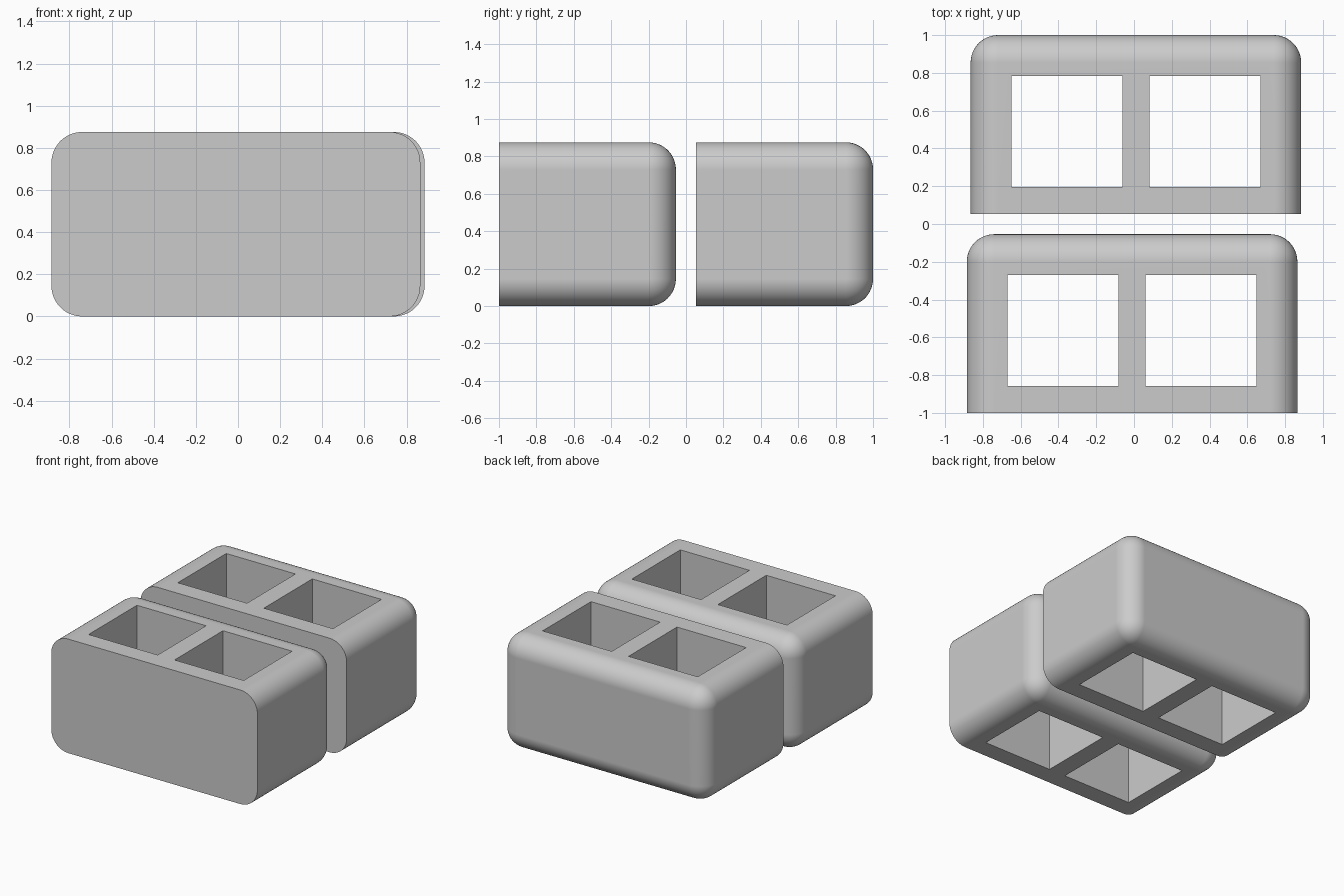
import bpy, bmesh
from mathutils import Matrix, Vector

if "Cube" in bpy.data.objects:
    bpy.data.objects.remove(bpy.data.objects["Cube"], do_unlink=True)

WIDTH, DEPTH, HEIGHT = 1.75, 0.946, 0.875
RADIUS, HOLE, WEB = 0.145, 0.587, 0.143

# Single grey finish
grey = bpy.data.materials.new("grey")
grey.use_nodes = True
colour = (0.6, 0.6, 0.6, 1)
grey.diffuse_color = colour
grey.node_tree.nodes["Principled BSDF"].inputs["Base Color"].default_value = colour


def make_box(name, size, centre, radius=0):
    """Box, optionally rounded on every edge except those around its front face."""
    bm = bmesh.new()
    bmesh.ops.create_cube(bm, size=1, matrix=Matrix.Translation(centre) @ Matrix.Diagonal((*size, 1)))
    if radius:
        front = centre[1] - size[1] / 2 + 0.001
        edges = [e for e in bm.edges if any(v.co.y > front for v in e.verts)]
        bmesh.ops.bevel(bm, geom=edges, offset=radius, segments=12, profile=0.5,
                        affect='EDGES', clamp_overlap=True)
    mesh = bpy.data.meshes.new(name)
    bm.to_mesh(mesh)
    bm.free()
    obj = bpy.data.objects.new(name, mesh)
    bpy.context.collection.objects.link(obj)
    mesh.materials.append(grey)
    return obj


def make_block(name, x, front_y):
    block = make_box(name, (WIDTH, DEPTH, HEIGHT),
                     Vector((x, front_y + DEPTH / 2, HEIGHT / 2)), RADIUS)
    bpy.context.view_layer.objects.active = block
    # Two square shafts straight through from top to bottom
    for side in (-1, 1):
        shaft_x = x + side * (HOLE + WEB) / 2
        cutter = make_box("shaft_cutter", (HOLE, HOLE, HEIGHT * 2),
                          Vector((shaft_x, front_y + WEB + HOLE / 2, HEIGHT / 2)))
        cutter.hide_render = True
        cut = block.modifiers.new("shaft", 'BOOLEAN')
        cut.operation, cut.solver, cut.object = 'DIFFERENCE', 'EXACT', cutter
        bpy.ops.object.modifier_apply(modifier=cut.name)
        bpy.data.objects.remove(cutter, do_unlink=True)
    # Soft rounded edges, crisp shafts and flat front
    bpy.ops.object.select_all(action='DESELECT')
    block.select_set(True)
    bpy.ops.object.shade_smooth_by_angle(angle=0.6)
    normals = block.modifiers.new("flat_sides", 'WEIGHTED_NORMAL')
    normals.keep_sharp = True


# Two blocks, one behind the other and slightly offset sideways
make_block("front_block", -0.01, -1)
make_block("back_block", 0.01, 1 - DEPTH)
